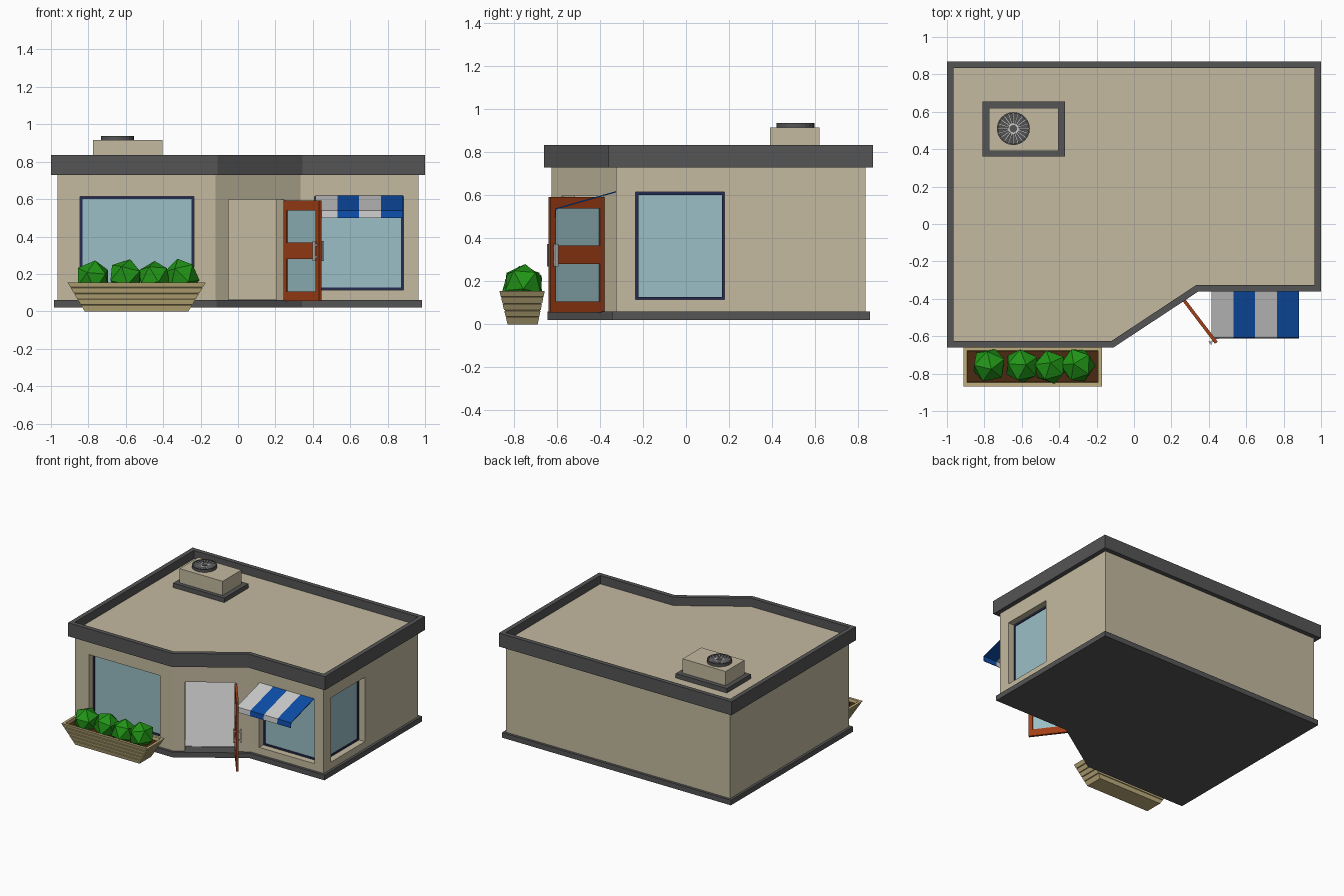
import bpy, bmesh, math
from mathutils import Matrix, Vector

if "Cube" in bpy.data.objects:
    bpy.data.objects.remove(bpy.data.objects["Cube"])


def material(name, rgb):
    m = bpy.data.materials.new(name)
    m.diffuse_color = (*rgb, 1)
    m.use_nodes = True
    m.node_tree.nodes["Principled BSDF"].inputs["Base Color"].default_value = m.diffuse_color
    return m


BEIGE = material("plaster", (0.55, 0.49, 0.35))
DARK = material("dark_trim", (0.09, 0.09, 0.09))
GLASS = material("glass", (0.32, 0.52, 0.56))
NAVY = material("navy_frame", (0.018, 0.024, 0.08))
RUST = material("door_paint", (0.36, 0.05, 0.008))
BLUE = material("blue_stripe", (0.004, 0.075, 0.4))
TAN = material("planter_wood", (0.52, 0.42, 0.2))
SOIL = material("soil", (0.07, 0.023, 0.006))
GREEN = material("leaves", (0.015, 0.3, 0.008))


def finish(name, bm, mat, mw=None):
    bmesh.ops.recalc_face_normals(bm, faces=bm.faces)
    me = bpy.data.meshes.new(name)
    bm.to_mesh(me)
    bm.free()
    if mw:
        me.transform(mw)
    ob = bpy.data.objects.new(name, me)
    bpy.context.collection.objects.link(ob)
    if mat:
        me.materials.append(mat)
    return ob


def loft(name, loops, mat=None, closed=False, mw=None):
    bm = bmesh.new()
    rows = [[bm.verts.new(p) for p in lp] for lp in loops]
    n = len(rows[0])
    pairs = list(zip(rows, rows[1:]))
    if closed:
        pairs.append((rows[-1], rows[0]))
    else:
        bm.faces.new(rows[0])
        bm.faces.new(rows[-1])
    for a, b in pairs:
        for i in range(n):
            j = (i + 1) % n
            bm.faces.new((a[i], a[j], b[j], b[i]))
    return finish(name, bm, mat, mw)


def at(pts, z):
    return [(x, y, z) for x, y in pts]


def rect(x0, x1, y0, y1):
    return [(x0, y0), (x1, y0), (x1, y1), (x0, y1)]


def box(name, x0, x1, y0, y1, z0, z1, mat=None, mw=None):
    r = rect(x0, x1, y0, y1)
    return loft(name, [at(r, z0), at(r, z1)], mat, mw=mw)


def offset(pts, d):
    out, n = [], len(pts)
    for i in range(n):
        p, q, r = (Vector(pts[k % n]) for k in (i - 1, i, i + 1))
        a, b = (q - p).normalized(), (r - q).normalized()
        na, nb = Vector((a.y, -a.x)), Vector((b.y, -b.x))
        out.append(tuple(q + (na + nb) * d / (1 + na.dot(nb))))
    return out


def ring(name, inner, outer, z0, z1, mat):
    return loft(name, [at(outer, z0), at(outer, z1), at(inner, z1), at(inner, z0)], mat, True)


def place(x, y, angle):
    return Matrix.Translation((x, y, 0)) @ Matrix.Rotation(angle, 4, 'Z')


# Building shell
PLAN = [(-0.965, -0.625), (-0.12, -0.625), (0.335, -0.325),
        (0.965, -0.325), (0.965, 0.835), (-0.965, 0.835)]
plinth = offset(PLAN, 0.02)
loft("plinth", [at(plinth, 0.02), at(plinth, 0.06)], DARK)
inside = offset(PLAN, -0.075)
loft("floor", [at(inside, 0.058), at(inside, 0.063)])
walls = ring("walls", inside, PLAN, 0.06, 0.73, BEIGE)
loft("roof", [at(PLAN, 0.73), at(PLAN, 0.77)], BEIGE)
ring("parapet", PLAN, offset(PLAN, 0.035), 0.73, 0.835, DARK)


def cut(mw, w, z0, z1):
    c = box("opening_cutter", 0, w, -0.05, 0.12, z0, z1, mw=mw)
    c.hide_render = True
    mod = walls.modifiers.new("opening", 'BOOLEAN')
    mod.operation, mod.solver, mod.object = 'DIFFERENCE', 'EXACT', c
    bpy.context.view_layer.update()
    dg = bpy.context.evaluated_depsgraph_get()
    me = bpy.data.meshes.new_from_object(walls.evaluated_get(dg))
    walls.modifiers.clear()
    walls.data = me
    bpy.data.objects.remove(c)


def frame_loop(x0, x1, z0, z1, y):
    return [(x0, y, z0), (x1, y, z0), (x1, y, z1), (x0, y, z1)]


# Windows: opening, thin frame and pane set back in the wall
def window(name, mw, w, z0=0.115, z1=0.615):
    cut(mw, w, z0, z1)
    t = 0.013
    o, i = (0, w, z0, z1), (t, w - t, z0 + t, z1 - t)
    loft(name + "_frame", [frame_loop(*o, 0.05), frame_loop(*o, 0.07),
                           frame_loop(*i, 0.07), frame_loop(*i, 0.05)], NAVY, True, mw)
    box(name + "_glass", t, w - t, 0.057, 0.063, z0 + t, z1 - t, GLASS, mw)


window("left_window", place(-0.845, -0.625, 0), 0.61)
window("right_window", place(0.41, -0.325, 0), 0.475)
window("side_window", place(0.965, -0.235, math.pi / 2), 0.415)

# Doorway in the slanted wall
slant = math.atan2(0.30, 0.455)
cut(place(-0.05, -0.579, slant), 0.355, 0.05, 0.597)

# Open door: stiles, rails, two panes and pull handles
door = place(0.25, -0.385, math.atan2(-0.25, 0.19))
L, H = 0.314, 0.009
for nm, x0, x1 in (("hinge", 0, 0.026), ("latch", L - 0.03, L)):
    box("door_stile_" + nm, x0, x1, -H, H, 0.055, 0.592, RUST, door)
for nm, z0, z1 in (("bottom", 0.055, 0.107), ("middle", 0.28, 0.367), ("top", 0.54, 0.592)):
    box("door_rail_" + nm, 0.026, L - 0.03, -H, H, z0, z1, RUST, door)
for nm, z0, z1 in (("lower", 0.107, 0.28), ("upper", 0.367, 0.54)):
    box("door_glass_" + nm, 0.026, L - 0.03, -0.003, 0.003, z0, z1, GLASS, door)
for nm, s in (("inner", 1), ("outer", -1)):
    y = sorted((s * 0.022, s * 0.03))
    box("door_handle_" + nm, L - 0.03, L - 0.008, *y, 0.27, 0.375, mw=door)
    y = sorted((s * H, s * 0.022))
    for k, z in enumerate((0.285, 0.35)):
        box(f"handle_post_{nm}_{k}", L - 0.024, L - 0.014, *y, z, z + 0.01, mw=door)

# Striped awning
profile = [(-0.325, 0.62), (-0.608, 0.54), (-0.611, 0.5),
           (-0.606, 0.5), (-0.603, 0.535), (-0.325, 0.614)]
for i in range(4):
    x0 = 0.415 + i * 0.1165
    loft(f"awning_stripe_{i}", [[(x, y, z) for y, z in profile] for x in (x0, x0 + 0.1165)],
         BLUE if i % 2 else None)

# Planter: flared slatted trough, one lofted shell
bottom, top = (-0.82, -0.265, -0.83, -0.69), (-0.912, -0.172, -0.868, -0.657)


def trough(t, inset=0.0):
    v = [a + (b - a) * t for a, b in zip(bottom, top)]
    return rect(v[0] + inset, v[1] - inset, v[2] + inset, v[3] - inset)


loops = []
for i in range(5):
    a, b = i / 5, (i + 1) / 5
    loops += [at(trough(a, 0.005 if i else 0), 0.155 * a + (0.003 if i else 0)),
              at(trough(a + 0.03), 0.155 * a + 0.005), at(trough(b), 0.155 * b)]
loops += [at(trough(1, 0.02), 0.155), at(trough(1, 0.024), 0.125)]
loft("planter", loops, TAN)
box("planter_soil", -0.889, -0.195, -0.845, -0.68, 0.12, 0.132, SOIL)

# Faceted shrubs
for i, (x, y, z, r) in enumerate(((-0.775, -0.755, 0.178, 0.097), (-0.6, -0.758, 0.185, 0.097),
                                  (-0.447, -0.765, 0.178, 0.094), (-0.3, -0.755, 0.187, 0.097))):
    bm = bmesh.new()
    m = (Matrix.Translation((x, y, z)) @ Matrix.Rotation(0.5 + i * 1.3, 4, 'Z')
         @ Matrix.Rotation(0.25, 4, 'X'))
    bmesh.ops.create_icosphere(bm, subdivisions=1, radius=r, matrix=m)
    finish(f"shrub_{i}", bm, GREEN)

# Rooftop unit with curb and fan
box("unit_curb", -0.81, -0.37, 0.36, 0.655, 0.765, 0.805, DARK)
box("unit_housing", -0.775, -0.405, 0.39, 0.62, 0.8, 0.915, BEIGE)
FX, FY = -0.645, 0.51


def circle(r, n=24):
    return [(FX + r * math.cos(k * math.tau / n), FY + r * math.sin(k * math.tau / n)) for k in range(n)]


ring("fan_rim", circle(0.08), circle(0.088), 0.915, 0.937, DARK)
loft("fan_base", [at(circle(0.081), 0.914), at(circle(0.081), 0.92)], DARK)
loft("fan_hub", [at(circle(0.02), 0.918), at(circle(0.02), 0.936)], DARK)
for k in range(20):
    box(f"fan_blade_{k}", 0.015, 0.081, -0.004, 0.004, 0.925, 0.932, None,
        place(FX, FY, k * math.tau / 20))
